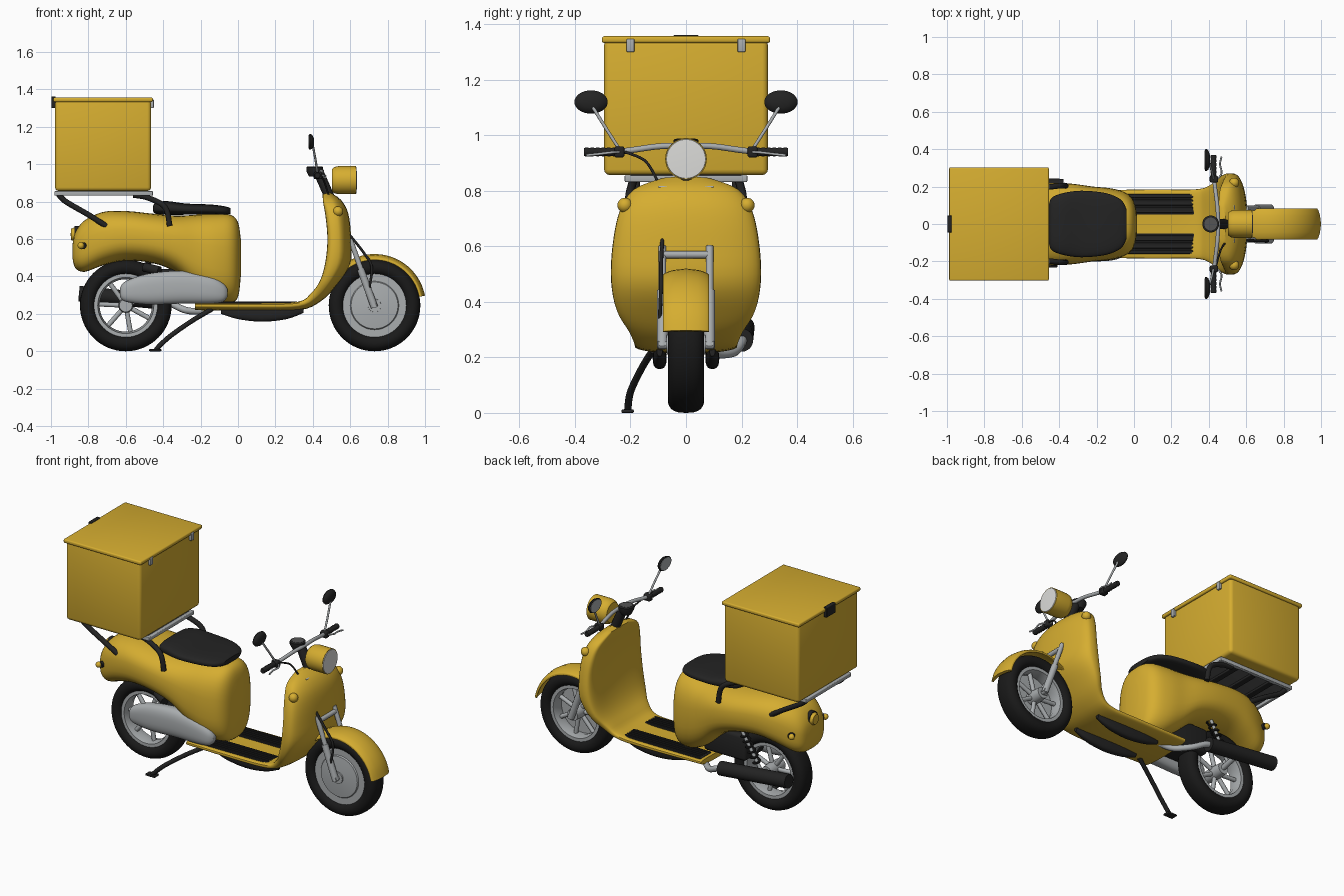
import bpy
import bmesh
from math import sin, cos, pi, radians
from mathutils import Vector

cube = bpy.data.objects.get("Cube")
if cube:
    bpy.data.objects.remove(cube)


def material(name, r, g, b):
    m = bpy.data.materials.new(name)
    m.use_nodes = True
    m.diffuse_color = (r, g, b, 1)
    m.node_tree.nodes["Principled BSDF"].inputs["Base Color"].default_value = (r, g, b, 1)
    return m


YELLOW = material("yellow paint", .67, .42, .03)
BLACK = material("black plastic", .017, .017, .017)
RUBBER = material("tyre rubber", .01, .01, .01)
SILVER = material("silver metal", .40, .42, .43)
LENS = material("lamp glass", .72, .72, .70)
GREY = material("dark grey", .09, .09, .09)


def add(name, bm, mat, angle=40):
    bmesh.ops.remove_doubles(bm, verts=bm.verts, dist=1e-5)
    bmesh.ops.recalc_face_normals(bm, faces=bm.faces)
    mesh = bpy.data.meshes.new(name)
    bm.to_mesh(mesh)
    bm.free()
    mesh.materials.append(mat)
    mesh.shade_smooth()
    mesh.set_sharp_from_angle(angle=radians(angle))
    ob = bpy.data.objects.new(name, mesh)
    bpy.context.collection.objects.link(ob)
    return ob


def skin(bm, rings, closed=False, caps=True):
    """Bridge a list of equal point rings."""
    rows = [[bm.verts.new(p) for p in ring] for ring in rings]
    n = len(rows[0])
    pairs = list(zip(rows, rows[1:])) + ([(rows[-1], rows[0])] if closed else [])
    for a, b in pairs:
        for i in range(n):
            j = (i + 1) % n
            bm.faces.new((a[i], a[j], b[j], b[i]))
    if caps and not closed:
        bm.faces.new(rows[0])
        bm.faces.new(rows[-1])


def smooth_stations(st, steps):
    """Catmull-Rom resampling of station tuples."""
    out = []
    for i in range(len(st) - 1):
        p = [Vector(st[max(0, min(k, len(st) - 1))]) for k in range(i - 1, i + 3)]
        for k in range(steps):
            t = k / steps
            out.append(p[1] + .5 * t * ((p[2] - p[0]) + t * ((2 * p[0] - 5 * p[1] + 4 * p[2] - p[3])
                       + t * (3 * (p[1] - p[2]) + p[3] - p[0]))))
    return out + [Vector(st[-1])]


def loft(name, mat, stations, power=2.6, y=0, bow=0, steps=4, n=40):
    """Stations (ax, az, bx, bz, half width); rounded sections span a to b."""
    rings = []
    for ax, az, bx, bz, hw in smooth_stations(stations, steps):
        a, b = Vector((ax, 0, az)), Vector((bx, 0, bz))
        ring = []
        for i in range(n):
            c, s = cos(2 * pi * i / n), sin(2 * pi * i / n)
            u = abs(c) ** (2 / power) * (1 if c > 0 else -1)
            v = abs(s) ** (2 / power) * (1 if s > 0 else -1)
            ring.append((a + b) / 2 + (b - a) * (v / 2 - bow * u * u) + Vector((0, y + hw * u, 0)))
        rings.append(ring)
    bm = bmesh.new()
    skin(bm, rings)
    return add(name, bm, mat)


def upright(rows):
    return [(x, lo, x, hi, w) for x, lo, hi, w in rows]


def lathe(name, mat, profile, centre, axis="y", closed=False, n=48):
    """Turn (radius, height) points around an axis."""
    rings = []
    for r, h in profile:
        ring = []
        for i in range(n):
            c, s = r * cos(2 * pi * i / n), r * sin(2 * pi * i / n)
            ring.append({"x": (h, c, s), "y": (c, h, s), "z": (c, s, h)}[axis])
        rings.append(ring)
    bm = bmesh.new()
    skin(bm, rings, closed)
    ob = add(name, bm, mat)
    ob.location = centre
    return ob


def tube(name, mat, points, radius, steps=8, n=12):
    """Round bar along a smooth path."""
    path = smooth_stations(points, steps if len(points) > 2 else 1)
    rings = []
    side = None
    for i, p in enumerate(path):
        t = (path[min(i + 1, len(path) - 1)] - path[max(i - 1, 0)]).normalized()
        side = t.orthogonal() if side is None else side - t * side.dot(t)
        side.normalize()
        up = t.cross(side)
        rings.append([p + radius * (side * cos(2 * pi * k / n) + up * sin(2 * pi * k / n)) for k in range(n)])
    bm = bmesh.new()
    skin(bm, rings)
    return add(name, bm, mat)


def block(name, mat, lo, hi, bevel=.004):
    lo, hi = Vector(lo), Vector(hi)
    bm = bmesh.new()
    bmesh.ops.create_cube(bm, size=1)
    for v in bm.verts:
        v.co = (lo + hi) / 2 + v.co * (hi - lo)
    bmesh.ops.bevel(bm, geom=bm.edges[:], offset=bevel, segments=3, profile=.5, affect="EDGES")
    return add(name, bm, mat)


def ball(name, mat, centre, r):
    prof = [(r * sin(pi * k / 12), -r * cos(pi * k / 12)) for k in range(13)]
    return lathe(name, mat, prof, centre, "z", n=24)


# Wheels
R = .245
for label, wx in (("rear", -.6), ("front", .73)):
    hub = Vector((wx, 0, R))
    section = []
    for k in range(24):
        c, s = cos(2 * pi * k / 24), sin(2 * pi * k / 24)
        section.append((.203 + .042 * c, .065 * abs(s) ** .7 * (1 if s > 0 else -1)))
    lathe(label + "_tyre", RUBBER, section, hub, closed=True, n=64)
    lathe(label + "_rim", SILVER, [(.175, -.045), (.175, .045), (.15, .045), (.14, 0), (.15, -.045)], hub, closed=True)
    lathe(label + "_hub", SILVER, [(0, -.07), (.035, -.07), (.04, 0), (.035, .07), (0, .07)], hub, n=24)
    for k in range(7):
        d = Vector((cos(2 * pi * k / 7 + .4), 0, sin(2 * pi * k / 7 + .4)))
        tube(label + "_spoke", SILVER, [hub + d * .02, hub + d * .155], .013)
lathe("front_drum_cover", SILVER, [(0, -.062), (.04, -.062), (.125, -.052), (.13, -.045), (.155, -.045), (.155, -.03), (0, -.03)], hub)

# Front mudguard
arc = []
for k in range(13):
    a = radians(11 + k * 11)
    arc.append((.73 + .257 * cos(a), R + .257 * sin(a), .73 + .275 * cos(a), R + .275 * sin(a), .083))
loft("front_mudguard", YELLOW, arc, power=6, bow=1, steps=2)

# Leg shield flowing into the floorboard
loft("leg_shield_and_floor", YELLOW, [
    (.455, .84, .49, .85, .09), (.46, .8, .55, .81, .19), (.475, .72, .59, .735, .24),
    (.485, .6, .605, .6, .265), (.475, .48, .60, .465, .27), (.445, .38, .525, .35, .25),
    (.395, .31, .44, .265, .205), (.32, .262, .33, .22, .185), (.1, .255, .1, .215, .185),
    (-.23, .255, -.23, .22, .18)], power=3.4, bow=.22)

# Rear bodywork and saddle
loft("rear_body", YELLOW, upright([
    (-.885, .5, .57, .05), (-.87, .445, .635, .11), (-.82, .425, .7, .15), (-.72, .46, .745, .19),
    (-.6, .485, .75, .21), (-.45, .47, .735, .22), (-.33, .42, .725, .215), (-.22, .32, .73, .2),
    (-.12, .265, .735, .19), (-.04, .26, .73, .165), (0, .29, .69, .12), (.015, .4, .6, .05)]), power=2.7)
loft("saddle", BLACK, upright([
    (-.455, .75, .775, .1), (-.44, .735, .795, .14), (-.38, .73, .803, .165), (-.28, .73, .79, .178),
    (-.15, .73, .785, .165), (-.07, .73, .775, .13), (-.04, .735, .765, .08)]), power=3)
loft("engine_case", SILVER, upright([
    (-.63, .29, .34, .02), (-.6, .265, .375, .035), (-.48, .25, .415, .045), (-.3, .255, .43, .05),
    (-.15, .255, .405, .048), (-.08, .265, .365, .035), (-.055, .295, .33, .015)]), y=-.15)

# Tail lamp, front and rear indicators
lathe("tail_lamp_surround", BLACK, [(0, -.01), (.044, -.01), (.044, .03), (0, .03)], (-.865, 0, .625), "x", n=24)
lathe("tail_lamp", YELLOW, [(0, -.03), (.03, -.027), (.038, -.01), (.038, .02), (0, .02)], (-.865, 0, .625), "x", n=24)
for s in (-1, 1):
    ball("front_indicator", YELLOW, (.535, s * .22, .748), .027)
    tube("rear_indicator_stalk", BLACK, [(-.82, s * .1, .565), (-.83, s * .165, .565)], .018)
    ball("rear_indicator", YELLOW, (-.84, s * .165, .565), .018)

# Floor mats with ribs and skid strips below
for s in (-1, 1):
    block("floor_mat", BLACK, (-.21, s * .105 - .055, .25), (.325, s * .105 + .055, .263))
    for k in range(5):
        y = s * (.065 + k * .02)
        block("mat_rib", BLACK, (-.2, y - .005, .258), (.315, y + .005, .267), .002)
    loft("skid_strip", BLACK, upright([
        (-.09, .2, .23, .008), (0, .172, .235, .02), (.13, .158, .235, .025), (.26, .172, .235, .022),
        (.35, .205, .245, .01)]), y=s * .095, n=20)

# Fork, steering head and headlamp
for s in (-1, 1):
    tube("fork_leg", SILVER, [(.6, s * .085, .6), (.725, s * .085, .25)], .014)
    tube("fork_slider", SILVER, [(.655, s * .085, .44), (.73, s * .085, .235)], .02)
tube("fork_yoke", SILVER, [(.61, -.085, .57), (.61, .085, .57)], .014)
tube("axle", SILVER, [(.73, -.1, R), (.73, .1, R)], .015)
tube("brake_hose", BLACK, [(.59, -.085, .63), (.67, -.09, .53), (.715, -.09, .45), (.7, -.095, .33)], .007)
tube("steering_column", BLACK, [(.43, 0, .96), (.5, 0, .8)], .028)
block("headlamp_bracket", SILVER, (.47, -.1, .793), (.54, .1, .818))
lathe("headlamp", YELLOW, [(0, 0), (.06, 0), (.07, .012), (.075, .035), (.075, .128), (0, .128)], (.503, 0, .915), "x")
lathe("headlamp_lens", LENS, [(0, 0), (.073, 0), (.07, .006), (0, .009)], (.628, 0, .915), "x")
lathe("instrument", BLACK, [(0, -.03), (.03, -.03), (.045, 0), (.045, .018), (.04, .022), (0, .022)], (.41, 0, .965), "z", n=32)
lathe("instrument_face", GREY, [(0, 0), (.034, 0), (.034, .002), (0, .002)], (.41, 0, .986), "z", n=32)

# Handlebar, grips, levers and mirrors
tube("handlebar", SILVER, [(.425, -.36, .94), (.43, -.23, .943), (.445, -.1, .96), (.45, 0, .962),
     (.445, .1, .96), (.43, .23, .943), (.425, .36, .94)], .011)
for s in (-1, 1):
    lathe("grip", BLACK, [(0, -.06)] + [(.014 + .003 * (k % 2), -.06 + k * .01) for k in range(13)] + [(0, .06)],
          (.425, s * .308, .94), n=20)
    block("switch_housing", BLACK, (.405, s * .24 - .018, .92), (.45, s * .24 + .018, .96), .008)
    tube("lever", SILVER, [(.44, s * .235, .94), (.468, s * .27, .938), (.46, s * .32, .932), (.468, s * .36, .928)], .005)
    tube("mirror_stem", SILVER, [(.425, s * .24, .95), (.415, s * .285, 1.02), (.4, s * .335, 1.1)], .006)
    shell = lathe("mirror_shell", BLACK, [(0, -.012), (.04, -.012), (.042, -.006), (.036, .006), (.02, .013), (0, .015)],
                  (.392, s * .342, 1.12), "x", n=32)
    glass = lathe("mirror_glass", SILVER, [(0, -.014), (.036, -.014), (.036, -.012), (0, -.012)],
                  (.392, s * .342, 1.12), "x", n=32)
    shell.scale.y = glass.scale.y = 1.43
    ball("steering_lock_knob", BLACK, (.535, s * .098, .785), .016)
tube("control_cable", BLACK, [(.44, -.22, .94), (.46, -.15, .91), (.48, -.11, .85), (.5, -.095, .8)], .005)

# Carrier: supports, frame and slats
for s in (-1, 1):
    tube("rear_support", BLACK, [(-.96, s * .18, .84), (-.92, s * .18, .80), (-.8, s * .18, .73), (-.69, s * .17, .66)], .015)
    tube("front_support", BLACK, [(-.56, s * .19, .835), (-.48, s * .195, .82), (-.39, s * .205, .77), (-.365, s * .205, .67)], .015)
    block("carrier_side_rail", SILVER, (-.98, s * .21 - .011, .832), (-.455, s * .21 + .011, .856))
for x in (-.97, -.466):
    block("carrier_cross_rail", SILVER, (x - .011, -.22, .832), (x + .011, .22, .856))
block("carrier_plate", GREY, (-.96, -.2, .848), (-.475, .2, .858), .002)
for k in range(3):
    x = -.85 + k * .13
    block("carrier_slat", BLACK, (x - .02, -.2, .836), (x + .02, .2, .85))

# Delivery box with lid, hinges and latch
block("delivery_box", YELLOW, (-.978, -.295, .857), (-.465, .295, 1.345), .02)
block("box_lid", YELLOW, (-.988, -.303, 1.333), (-.455, .303, 1.357), .008)
for s in (-1, 1):
    block("lid_hinge", SILVER, (-.468, s * .2 - .014, 1.3), (-.45, s * .2 + .014, 1.347))
block("lid_latch", BLACK, (-.998, -.045, 1.3), (-.975, .045, 1.362))

# Exhaust, rear shock and side stand
tube("exhaust_pipe", SILVER, [(-.12, .06, .24), (-.2, .1, .215), (-.28, .17, .22), (-.36, .2, .255), (-.42, .2, .265)], .018)
tube("muffler", BLACK, [(-.38, .2, .262), (-.85, .205, .308)], .042, n=28)
tube("muffler_bracket", SILVER, [(-.6, .05, R), (-.6, .2, .28)], .016)
tube("shock_rod", SILVER, [(-.6, .11, .26), (-.46, .12, .5)], .01)
coil = []
for k in range(49):
    a, t = k * pi / 4, k / 48
    coil.append((-.57 + .1 * t + .022 * cos(a), .113 + .022 * sin(a), .31 + .17 * t))
tube("shock_spring", BLACK, coil, .007, steps=1, n=8)
block("engine_block", BLACK, (-.47, -.1, .28), (-.18, .09, .44), .02)
tube("swing_arm_front", BLACK, [(-.5, -.08, .45), (-.42, -.12, .43)], .025)
tube("side_stand", BLACK, [(-.14, -.12, .225), (-.25, -.16, .16), (-.37, -.2, .075), (-.44, -.21, .008)], .013)
block("stand_foot", BLACK, (-.475, -.232, 0), (-.41, -.188, .012))
